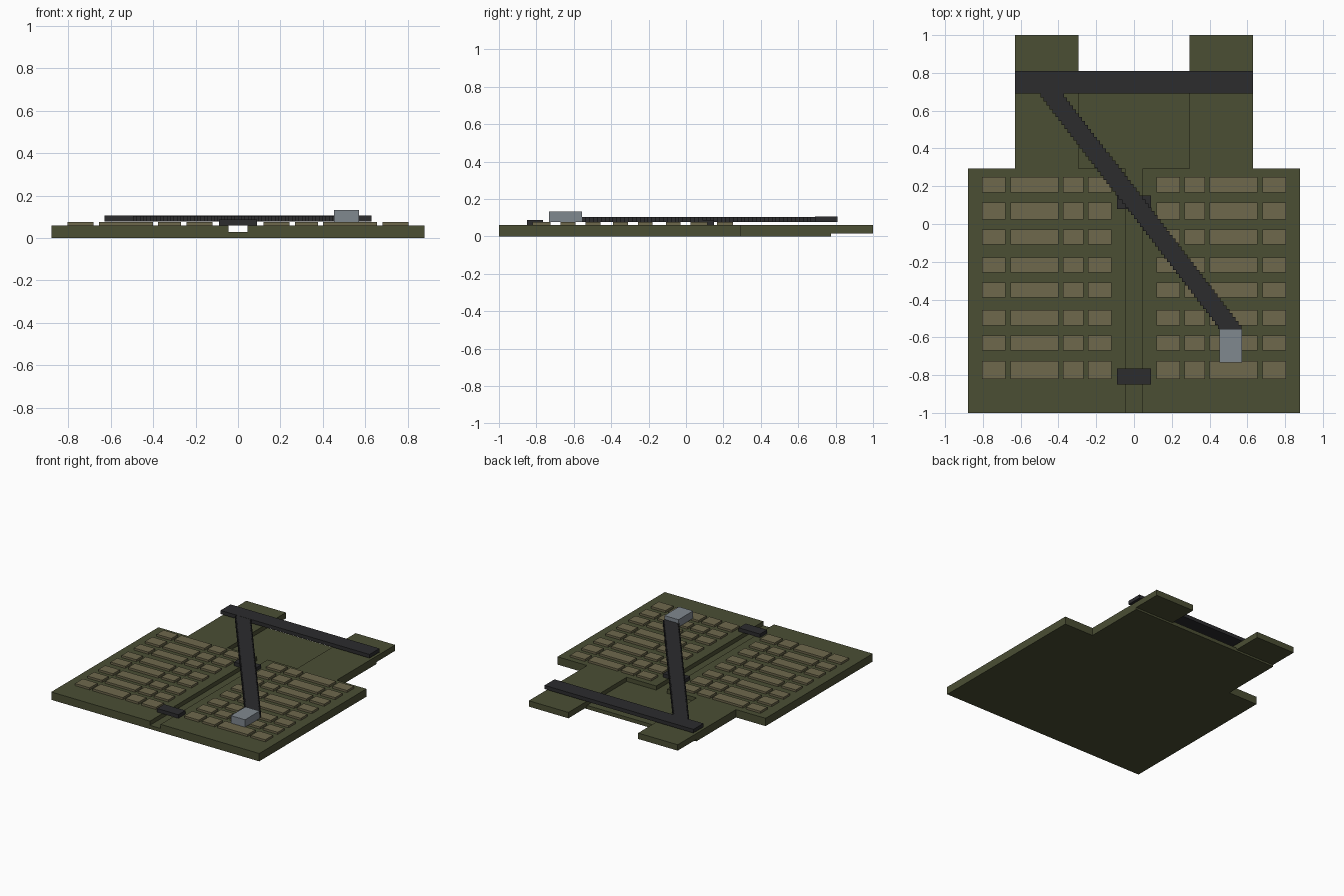
import bpy, bmesh

if "Cube" in bpy.data.objects:
    bpy.data.objects.remove(bpy.data.objects["Cube"])


def material(name, rgb):
    m = bpy.data.materials.new(name)
    m.diffuse_color = (*rgb, 1.0)
    m.use_nodes = True
    m.node_tree.nodes["Principled BSDF"].inputs["Base Color"].default_value = m.diffuse_color
    return m


OLIVE = material("olive_fabric", (0.070, 0.077, 0.034))
TAN = material("tan_pouch", (0.156, 0.138, 0.073))
BLACK = material("black_webbing", (0.025, 0.025, 0.027))
STEEL = material("grey_metal", (0.216, 0.246, 0.275))


def add_prism(bm, pts, z0, z1):
    """Extrude a flat outline from z0 to z1."""
    face = bm.faces.new([bm.verts.new((x, y, z0)) for x, y in pts])
    ext = bmesh.ops.extrude_face_region(bm, geom=[face])
    for v in ext["geom"]:
        if isinstance(v, bmesh.types.BMVert):
            v.co.z = z1


def rect(x0, x1, y0, y1):
    return [(x0, y0), (x1, y0), (x1, y1), (x0, y1)]


def build(name, outlines, z0, z1, mat):
    bm = bmesh.new()
    for pts in outlines:
        add_prism(bm, pts, z0, z1)
    bmesh.ops.recalc_face_normals(bm, faces=bm.faces)
    mesh = bpy.data.meshes.new(name)
    bm.to_mesh(mesh)
    bm.free()
    mesh.materials.append(mat)
    ob = bpy.data.objects.new(name, mesh)
    bpy.context.collection.objects.link(ob)
    return ob


def mirrored(half):
    return half + [(-x, y) for x, y in reversed(half)]


# Thin backing plate and the recessed floor of the centre channel
build("backing_plate", [mirrored([(0.88, -1), (0.88, 0.295), (0.63, 0.295), (0.63, 0.775)])],
      0, 0.015, OLIVE)
build("channel_floor", [mirrored([(0.045, -1), (0.045, 0.295), (0.295, 0.295), (0.295, 0.775)])],
      0.015, 0.028, OLIVE)

# Raised left and right panels with shoulder tabs
side = [(0.045, -1), (0.88, -1), (0.88, 0.295), (0.63, 0.295),
        (0.63, 1), (0.295, 1), (0.295, 0.295), (0.045, 0.295)]
for label, s in (("left", -1), ("right", 1)):
    build(label + "_panel", [[(s * x, y) for x, y in side]], 0.015, 0.06, OLIVE)

# Grid of flat pouches on both panels
columns = [(0.12, 0.243), (0.268, 0.377), (0.401, 0.655), (0.681, 0.805)]
rows = [(0.167, 0.25), (0.024, 0.114), (-0.108, -0.03), (-0.257, -0.178),
        (-0.39, -0.31), (-0.538, -0.456), (-0.67, -0.59), (-0.82, -0.725)]
for label, s in (("left", -1), ("right", 1)):
    build(label + "_pouches",
          [rect(s * a, s * b, c, d) for a, b in columns for c, d in rows],
          0.06, 0.076, TAN)

# Clasps bridging the channel
build("front_clasp", [rect(-0.09, 0.09, -0.85, -0.765)], 0.06, 0.088, BLACK)
build("centre_clasp", [rect(-0.09, 0.09, 0.08, 0.15)], 0.06, 0.088, BLACK)

# Cross strap at the shoulders
build("cross_strap", [rect(-0.63, 0.63, 0.69, 0.81)], 0.077, 0.105, BLACK)

# Stepped diagonal strap
steps, width = 60, 0.125
y_top, y_end, x_top, x_end = 0.69, -0.555, -0.495, 0.445
left, right = [], []
for i in range(steps):
    x = x_top + (x_end - x_top) * i / (steps - 1)
    for k in (i, i + 1):
        y = y_top + (y_end - y_top) * k / steps
        left.append((x, y))
        right.append((x + width, y))
build("diagonal_strap", [left + right[::-1]], 0.077, 0.104, BLACK)

# Metal buckle at the lower end of the strap
build("buckle", [rect(0.452, 0.572, -0.732, -0.555)], 0.076, 0.133, STEEL)
